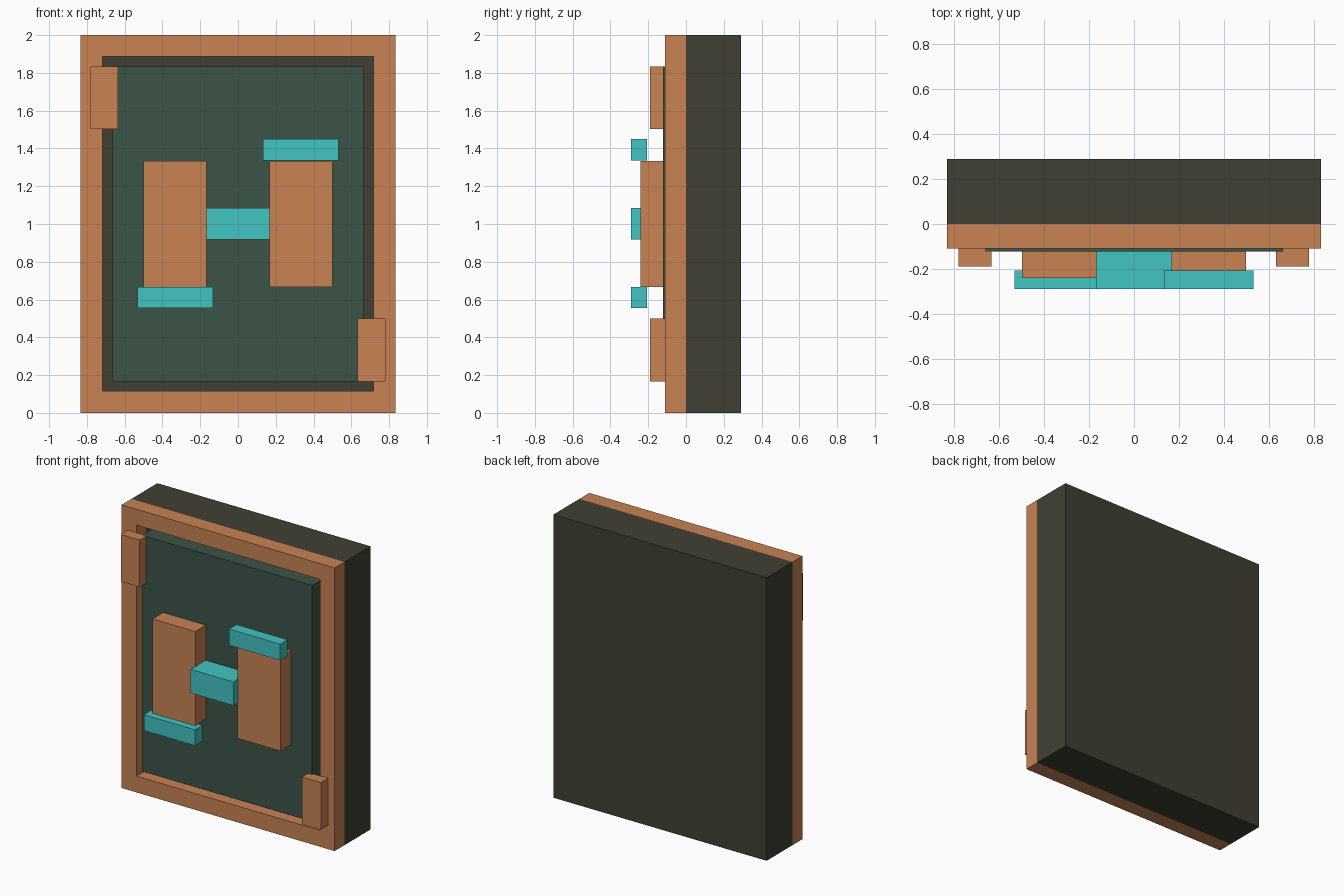
import bpy, bmesh

if "Cube" in bpy.data.objects:
    bpy.data.objects.remove(bpy.data.objects["Cube"])


def material(name, rgb):
    m = bpy.data.materials.new(name)
    m.diffuse_color = (*rgb, 1)
    m.use_nodes = True
    m.node_tree.nodes["Principled BSDF"].inputs["Base Color"].default_value = m.diffuse_color
    return m


orange = material("copper_orange", (0.578, 0.223, 0.087))
charcoal = material("olive_charcoal", (0.051, 0.051, 0.034))
green = material("dark_green", (0.045, 0.087, 0.061))
cyan = material("cyan", (0.054, 0.558, 0.546))


def add_boxes(name, mat, boxes):
    """One object made of boxes given as (x0, x1, y0, y1, z0, z1)."""
    bm = bmesh.new()
    for x0, x1, y0, y1, z0, z1 in boxes:
        cube = bmesh.ops.create_cube(bm, size=1)
        for v in cube["verts"]:
            v.co = (x1 if v.co.x > 0 else x0,
                    y1 if v.co.y > 0 else y0,
                    z1 if v.co.z > 0 else z0)
    mesh = bpy.data.meshes.new(name)
    bm.to_mesh(mesh)
    bm.free()
    mesh.materials.append(mat)
    obj = bpy.data.objects.new(name, mesh)
    bpy.context.collection.objects.link(obj)
    return obj


def add_frame(name, mat, outer, inner, y0, y1):
    """Rectangular ring; outer and inner are (half width, z0, z1)."""
    bm = bmesh.new()
    rings = []
    for y, (w, z0, z1) in ((y0, outer), (y0, inner), (y1, inner), (y1, outer)):
        rings.append([bm.verts.new((x, y, z)) for x, z in
                      ((-w, z0), (w, z0), (w, z1), (-w, z1))])
    for i in range(4):
        a, b = rings[i], rings[(i + 1) % 4]
        for j in range(4):
            k = (j + 1) % 4
            bm.faces.new((a[j], a[k], b[k], b[j]))
    bmesh.ops.recalc_face_normals(bm, faces=bm.faces)
    mesh = bpy.data.meshes.new(name)
    bm.to_mesh(mesh)
    bm.free()
    mesh.materials.append(mat)
    bpy.context.collection.objects.link(bpy.data.objects.new(name, mesh))


# Case and front surround
add_boxes("back_case", charcoal, [(-0.833, 0.833, 0, 0.29, 0, 2)])
add_frame("front_frame", orange, (0.833, 0, 2), (0.717, 0.115, 1.888), -0.11, 0)

# Raised panel inside the frame
add_boxes("center_panel", green, [(-0.665, 0.665, -0.122, 0, 0.167, 1.835)])

# Opposite corner clips
add_boxes("upper_left_clip", orange, [(-0.782, -0.635, -0.19, -0.11, 1.502, 1.835)])
add_boxes("lower_right_clip", orange, [(0.632, 0.78, -0.19, -0.11, 0.167, 0.5)])

# Two upright blocks joined by a crossbar
for name, x in (("left_block", -0.333), ("right_block", 0.333)):
    add_boxes(name, orange, [(x - 0.167, x + 0.167, -0.24, -0.122, 0.667, 1.333)])
add_boxes("crossbar", cyan, [(-0.167, 0.167, -0.29, -0.122, 0.918, 1.085)])

# End bars in front of the blocks
add_boxes("upper_end_bar", cyan, [(0.133, 0.533, -0.29, -0.207, 1.335, 1.45)])
add_boxes("lower_end_bar", cyan, [(-0.533, -0.133, -0.29, -0.207, 0.555, 0.667)])
